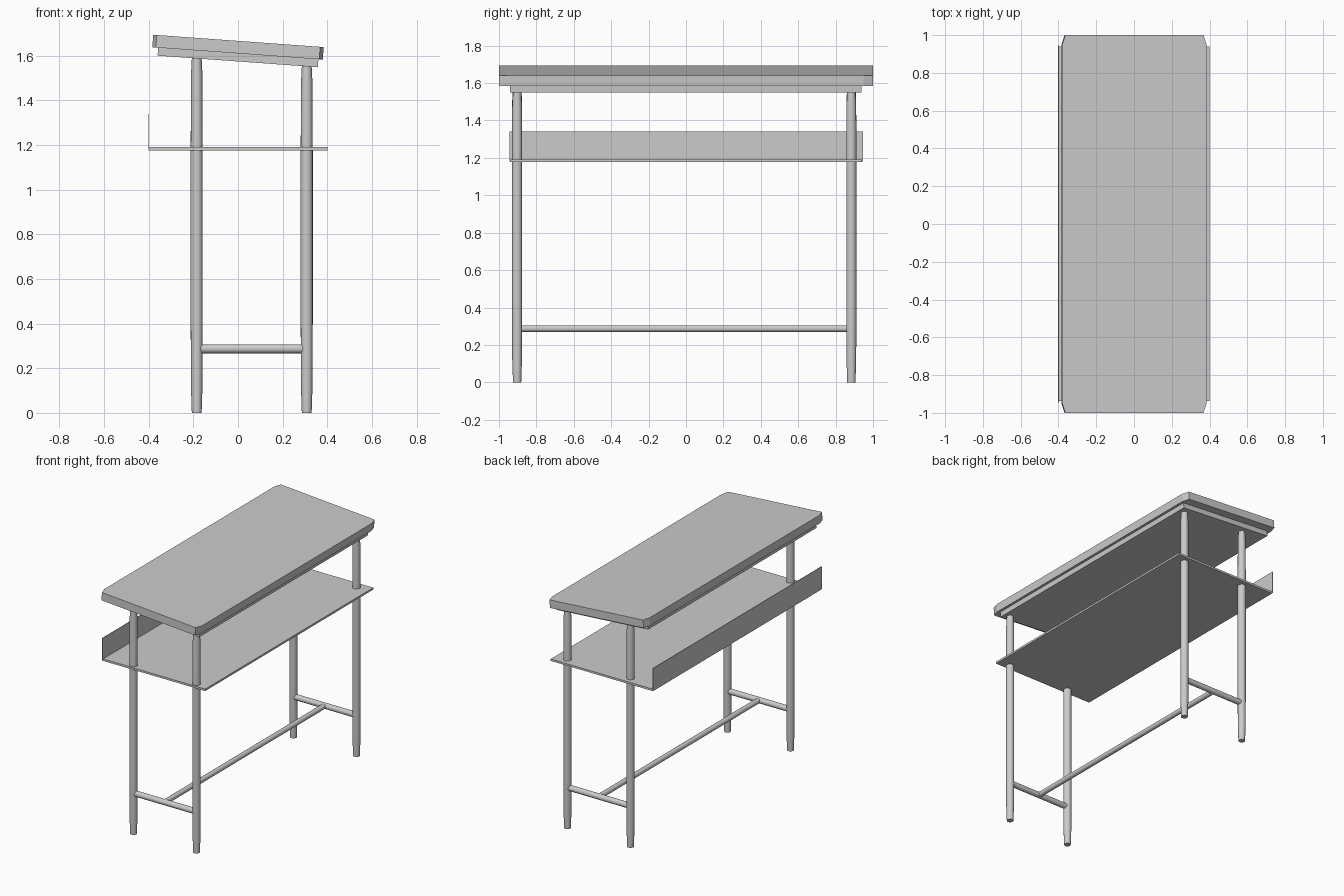
import bpy, bmesh, math
from mathutils import Vector

if "Cube" in bpy.data.objects:
    bpy.data.objects.remove(bpy.data.objects["Cube"])

TILT = math.atan(0.055 / 0.76)


def link(name, bm, smooth=False):
    bmesh.ops.recalc_face_normals(bm, faces=bm.faces)
    me = bpy.data.meshes.new(name)
    bm.to_mesh(me)
    bm.free()
    ob = bpy.data.objects.new(name, me)
    bpy.context.collection.objects.link(ob)
    if smooth:
        bpy.context.view_layer.objects.active = ob
        bpy.ops.object.select_all(action='DESELECT')
        ob.select_set(True)
        bpy.ops.object.shade_smooth_by_angle(angle=math.radians(40))
    return ob


def slab(name, outline, z0, z1):
    """Extrude a flat outline from z0 to z1."""
    bm = bmesh.new()
    face = bm.faces.new([bm.verts.new((x, y, z0)) for x, y in outline])
    ext = bmesh.ops.extrude_face_region(bm, geom=[face])
    bmesh.ops.translate(bm, vec=(0, 0, z1 - z0),
                        verts=[v for v in ext['geom'] if isinstance(v, bmesh.types.BMVert)])
    return link(name, bm)


def rect(x0, x1, y0, y1):
    return [(x0, y0), (x1, y0), (x1, y1), (x0, y1)]


def turned(name, profile, start, direction, sides=16):
    """Round bar with (radius, distance) stations along a direction."""
    bm = bmesh.new()
    rot = Vector(direction).to_track_quat('Z', 'Y')
    rings = [[bm.verts.new(Vector(start) + rot @ Vector((
        r * math.cos(2 * math.pi * i / sides), r * math.sin(2 * math.pi * i / sides), d)))
        for i in range(sides)] for r, d in profile]
    for a, b in zip(rings, rings[1:]):
        for i in range(sides):
            j = (i + 1) % sides
            bm.faces.new((a[i], a[j], b[j], b[i]))
    bm.faces.new(rings[0])
    bm.faces.new(rings[-1])
    return link(name, bm, True)


# Sloping table top with clipped corners
w, l, cx, cy = 0.383, 1.0, 0.016, 0.05
corners = [(-w + cx, -l), (w - cx, -l), (w, -l + cy), (w, l - cy),
           (w - cx, l), (-w + cx, l), (-w, l - cy), (-w, -l + cy)]
top = slab("table_top", corners, -0.028, 0.028)
top.location.z = 1.639
top.rotation_euler.y = TILT

# Thinner board under the top
under = slab("under_board", rect(-0.36, 0.36, -0.942, 0.938), -0.018, 0.018)
under.location.z = 1.593
under.rotation_euler.y = TILT

# Shelf and its thin upright lip
slab("shelf", rect(-0.4, 0.4, -0.938, 0.94), 1.177, 1.191)
slab("shelf_lip", rect(-0.402, -0.398, -0.945, 0.945), 1.18, 1.34)

# Four legs, slightly tapered at both ends, and an end rail per pair
for y, end in ((-0.903, "front"), (0.884, "back")):
    for x, height, side in ((-0.185, 1.59, "left"), (0.308, 1.555, "right")):
        profile = [(0.022, 0), (0.026, 0.12), (0.027, 0.4),
                   (0.027, 1.18), (0.026, height - 0.08), (0.022, height)]
        turned(f"{end}_{side}_leg", profile, (x, y, 0), (0, 0, 1))
    turned(f"{end}_rail", [(0.02, 0), (0.02, 0.493)], (-0.185, y, 0.287), (1, 0, 0))

# Long stretcher joining the end rails
turned("stretcher", [(0.018, 0), (0.018, 1.787)], (0.06, -0.903, 0.287), (0, 1, 0))
